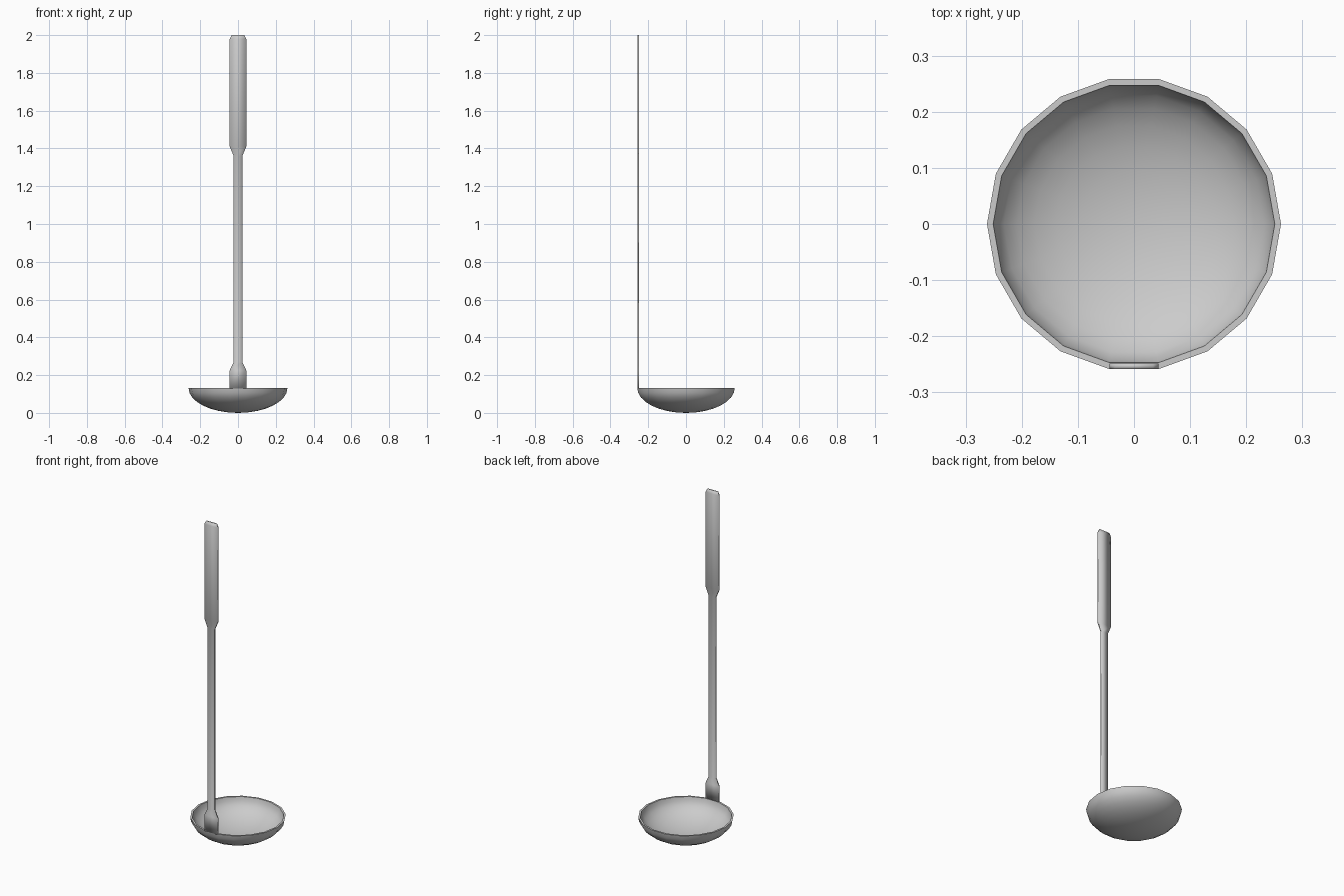
import bpy, bmesh, math

cube = bpy.data.objects.get("Cube")
if cube:
    bpy.data.objects.remove(cube)

SIDES = 18
RIM_Z = 0.132
OUTER_R = 0.262
WALL = 0.011

steel = bpy.data.materials.new("brushed_steel")
steel.use_nodes = True
colour = (0.6, 0.6, 0.6, 1)
steel.diffuse_color = colour
steel.node_tree.nodes["Principled BSDF"].inputs["Base Color"].default_value = colour


def finish(bm, name, angle):
    """Turn a bmesh into a smooth shaded steel object."""
    bmesh.ops.recalc_face_normals(bm, faces=bm.faces)
    mesh = bpy.data.meshes.new(name)
    bm.to_mesh(mesh)
    bm.free()
    mesh.materials.append(steel)
    obj = bpy.data.objects.new(name, mesh)
    bpy.context.collection.objects.link(obj)
    bpy.ops.object.select_all(action="DESELECT")
    obj.select_set(True)
    bpy.context.view_layer.objects.active = obj
    bpy.ops.object.shade_smooth_by_angle(angle=math.radians(angle))
    return obj


def arc(radius, depth, steps=8):
    """Quarter ellipse from the rim down to the bottom pole."""
    for i in range(steps + 1):
        a = math.pi / 2 * i / steps
        yield (radius * math.cos(a), 0, RIM_Z - depth * math.sin(a))


# Bowl: closed wall section revolved around the vertical axis
bm = bmesh.new()
outer = list(arc(OUTER_R, RIM_Z))
inner = list(arc(OUTER_R - WALL, RIM_Z - WALL))
verts = [bm.verts.new(p) for p in outer[::-1] + inner]
edges = [bm.edges.new(pair) for pair in zip(verts, verts[1:])]
bmesh.ops.spin(bm, geom=verts + edges, cent=(0, 0, 0), axis=(0, 0, 1),
               angle=math.tau, steps=SIDES, use_duplicate=False)
bmesh.ops.remove_doubles(bm, verts=bm.verts, dist=0.0005)
finish(bm, "ladle_bowl", 50)

# Handle: flat strip rising from the front rim, (height, half width)
outline = [(RIM_Z - 0.004, 0.044), (0.225, 0.044), (0.27, 0.023), (1.36, 0.023),
           (1.41, 0.044), (1.98, 0.044), (2.0, 0.034)]
front_y = -OUTER_R * math.cos(math.pi / SIDES)
back_y = front_y + 0.009
bm = bmesh.new()
rings = [[bm.verts.new((x, y, z)) for x, y in
          ((-w, front_y), (w, front_y), (w, back_y), (-w, back_y))]
         for z, w in outline]
for low, high in zip(rings, rings[1:]):
    for i in range(4):
        j = (i + 1) % 4
        bm.faces.new((low[i], low[j], high[j], high[i]))
bm.faces.new(rings[0])
bm.faces.new(rings[-1])
finish(bm, "ladle_handle", 180)
